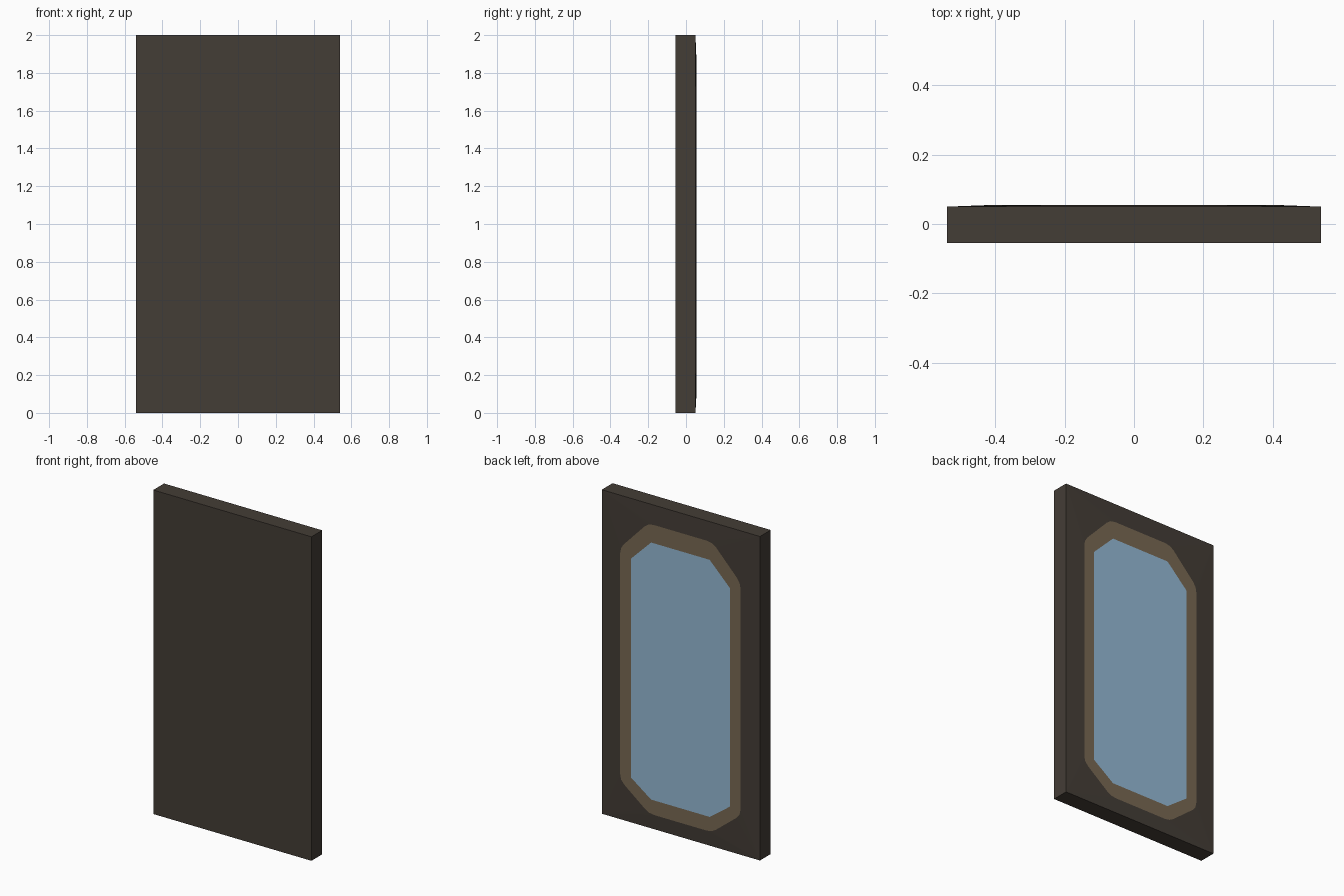
import bpy, bmesh
from mathutils import Vector

if "Cube" in bpy.data.objects:
    bpy.data.objects.remove(bpy.data.objects["Cube"])

HALF_W, FRONT, EDGE, FACE = 0.54, -0.055, 0.05, 0.055


def material(name, srgb):
    m = bpy.data.materials.new(name)
    lin = [((c / 255 + 0.055) / 1.055) ** 2.4 for c in srgb]
    m.diffuse_color = (*lin, 1)
    m.use_nodes = True
    m.node_tree.nodes["Principled BSDF"].inputs["Base Color"].default_value = m.diffuse_color
    return m


def finish(name, bm, mat):
    me = bpy.data.meshes.new(name)
    bm.to_mesh(me)
    bm.free()
    me.materials.append(mat)
    ob = bpy.data.objects.new(name, me)
    bpy.context.collection.objects.link(ob)
    return ob


def octagon(side, top_w, bot_w, z_bot, z_low, z_high, z_top):
    """Chamfered rectangle on the back plane, mirrored across x."""
    half = [(bot_w, z_bot), (side, z_low), (side, z_high), (top_w, z_top)]
    pts = half + [(-x, z) for x, z in reversed(half)]
    return [Vector((x, FACE, z)) for x, z in pts]


def rounded(pts, r):
    """Replace each corner by a three-point arc."""
    groups = []
    for i, p in enumerate(pts):
        a = p + (pts[i - 1] - p).normalized() * r
        b = p + (pts[(i + 1) % len(pts)] - p).normalized() * r
        groups.append([a, (a + 2 * p + b) / 4, b])
    return groups


dark = material("dark wood", (68, 61, 54))
brown = material("brown trim", (121, 105, 83))
blue = material("blue glass", (149, 186, 213))

outer = rounded(octagon(0.411, 0.22, 0.215, 0.09, 0.245, 1.68, 1.88), 0.035)
inner = octagon(0.338, 0.20, 0.20, 0.18, 0.28, 1.63, 1.767)

# frame body: slab whose back slopes up to the trim outline
bm = bmesh.new()
for x in (-HALF_W, HALF_W):
    for y in (FRONT, EDGE):
        for z in (0, 2):
            bm.verts.new((x, y, z))
for group in outer:
    for p in group:
        bm.verts.new(p)
bmesh.ops.convex_hull(bm, input=bm.verts[:])
bmesh.ops.recalc_face_normals(bm, faces=bm.faces[:])
cap = [f for f in bm.faces if all(v.co.y > FACE - 1e-4 for v in f.verts)]
bmesh.ops.delete(bm, geom=cap, context='FACES')
finish("frame_body", bm, dark)

# trim ring between the rounded outline and the glass
bm = bmesh.new()
ov = [[bm.verts.new(p) for p in g] for g in outer]
iv = [bm.verts.new(p) for p in inner]
n = len(iv)
for i in range(n):
    j = (i + 1) % n
    a, m, b = ov[i]
    bm.faces.new((iv[i], a, m))
    bm.faces.new((iv[i], m, b))
    bm.faces.new((iv[i], b, ov[j][0], iv[j]))
for f in bm.faces:
    f.normal_update()
    if f.normal.y < 0:
        f.normal_flip()
finish("trim_ring", bm, brown)

# glass pane
bm = bmesh.new()
f = bm.faces.new([bm.verts.new(p) for p in inner])
f.normal_update()
if f.normal.y < 0:
    f.normal_flip()
finish("glass_pane", bm, blue)
